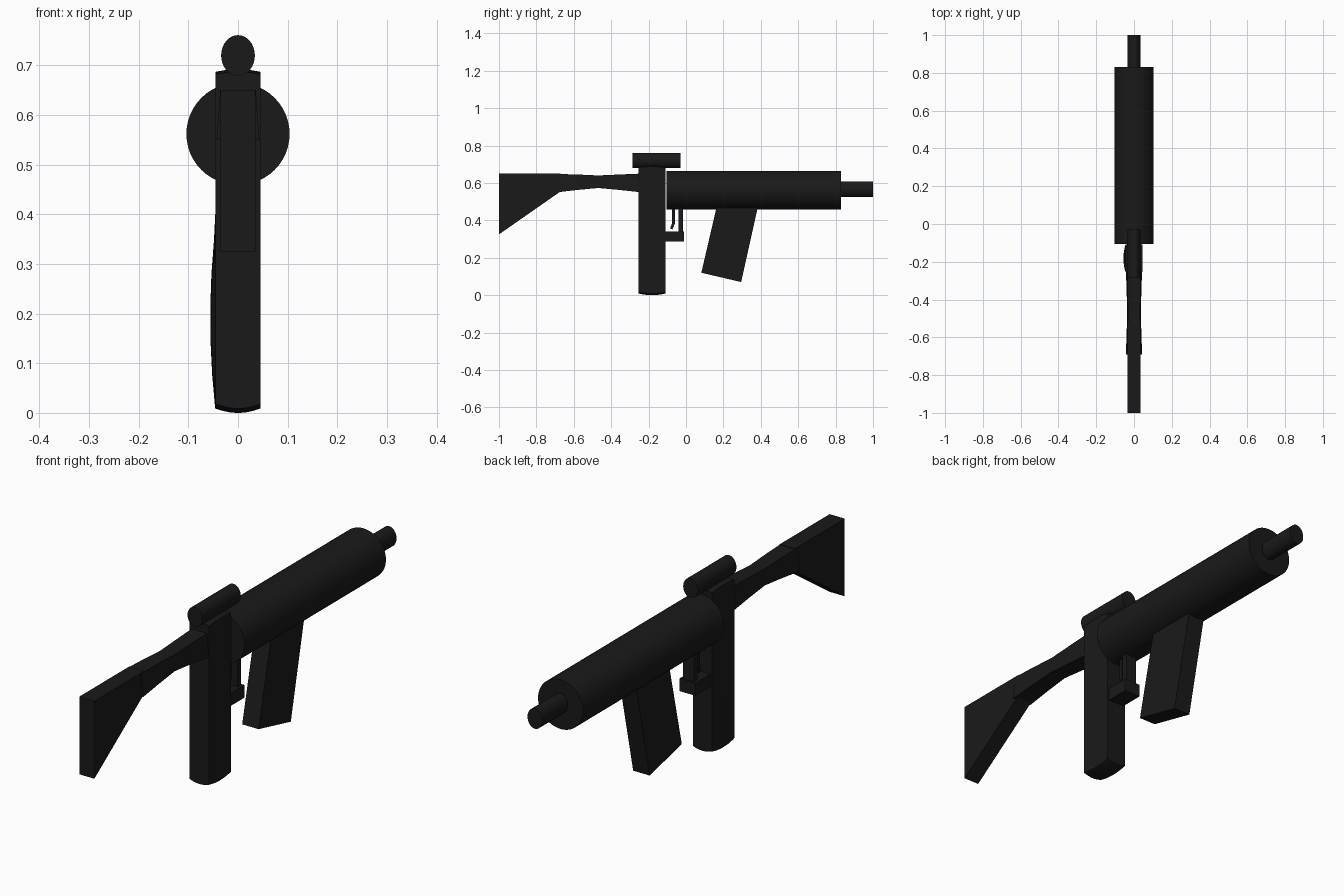
import bpy, bmesh, math

if "Cube" in bpy.data.objects:
    bpy.data.objects.remove(bpy.data.objects["Cube"])

black = bpy.data.materials.new("black")
black.diffuse_color = (0.01, 0.01, 0.01, 1)
black.use_nodes = True
black.node_tree.nodes["Principled BSDF"].inputs["Base Color"].default_value = black.diffuse_color


def finish(name, bm, smooth=False):
    bmesh.ops.recalc_face_normals(bm, faces=bm.faces)
    me = bpy.data.meshes.new(name)
    bm.to_mesh(me)
    bm.free()
    me.materials.append(black)
    ob = bpy.data.objects.new(name, me)
    bpy.context.collection.objects.link(ob)
    if smooth:
        bpy.ops.object.select_all(action='DESELECT')
        ob.select_set(True)
        bpy.context.view_layer.objects.active = ob
        bpy.ops.object.shade_smooth_by_angle(angle=math.radians(35))
    return ob


def loft(name, rings, smooth=False):
    """Skin matching rings of points and cap both ends."""
    bm = bmesh.new()
    vs = [[bm.verts.new(p) for p in r] for r in rings]
    n = len(vs[0])
    for a, b in zip(vs, vs[1:]):
        for i in range(n):
            j = (i + 1) % n
            bm.faces.new((a[i], a[j], b[j], b[i]))
    bm.faces.new(vs[0])
    bm.faces.new(vs[-1])
    return finish(name, bm, smooth)


def tube(name, y0, y1, z, rx, rz, n=32):
    ang = [2 * math.pi * i / n for i in range(n)]
    return loft(name, [[(rx * math.cos(a), y, z + rz * math.sin(a)) for a in ang]
                       for y in (y0, y1)], True)


def plate(name, profile, half):
    """Side (y, z) profile extruded evenly across x."""
    return loft(name, [[(x, y, z) for y, z in profile] for x in (-half, half)])


# Barrel, muzzle and sight
tube("barrel_shroud", -0.105, 0.83, 0.562, 0.104, 0.103, 48)
tube("muzzle", 0.80, 1.0, 0.567, 0.034, 0.042)
tube("sight", -0.285, -0.03, 0.72, 0.034, 0.041)

# Shoulder stock and the waisted neck in front of it
plate("stock", [(-1, 0.65), (-1, 0.325), (-0.67, 0.555), (-0.67, 0.65)], 0.035)
neck = [(-0.69, 0.036, 0.043, 0.55, 0.648), (-0.575, 0.034, 0.039, 0.563, 0.645),
        (-0.47, 0.032, 0.036, 0.573, 0.64), (-0.36, 0.034, 0.039, 0.563, 0.645),
        (-0.24, 0.036, 0.043, 0.55, 0.65)]
loft("stock_neck", [[(-t, y, z1), (t, y, z1), (b, y, z0), (-b, y, z0)]
                    for y, t, b, z0, z1 in neck])

# Slanted magazine
plate("magazine", [(0.175, 0.52), (0.395, 0.52), (0.295, 0.07), (0.082, 0.12)], 0.038)

# Trigger and guard
plate("trigger", [(-0.075, 0.48), (-0.057, 0.48), (-0.06, 0.38), (-0.073, 0.352),
                  (-0.085, 0.358), (-0.074, 0.385)], 0.012)
plate("guard_post", [(-0.04, 0.48), (-0.016, 0.48), (-0.016, 0.33), (-0.04, 0.33)], 0.025)
plate("guard_base", [(-0.12, 0.34), (-0.01, 0.34), (-0.01, 0.287), (-0.12, 0.287)], 0.037)

# Grip: subdivided box with domed ends and a bulge on the left side
bm = bmesh.new()
bmesh.ops.create_cube(bm, size=2)
bmesh.ops.subdivide_edges(bm, edges=bm.edges[:], cuts=9, use_grid_fill=True)
for v in bm.verts:
    u, w, h = v.co
    low = 0.009 * (u * u + w * w)
    high = 0.682 + 0.005 * (2 - u * u - w * w)
    z = low + (high - low) * (h + 1) / 2
    x = 0.045 * u
    if u < 0 and z < 0.38:
        x += 0.011 * u * (1 - w * w) * max(0, 1 - ((z - 0.19) / 0.19) ** 2)
    v.co = (x, -0.182 + 0.073 * w, z)
finish("grip", bm, True)
